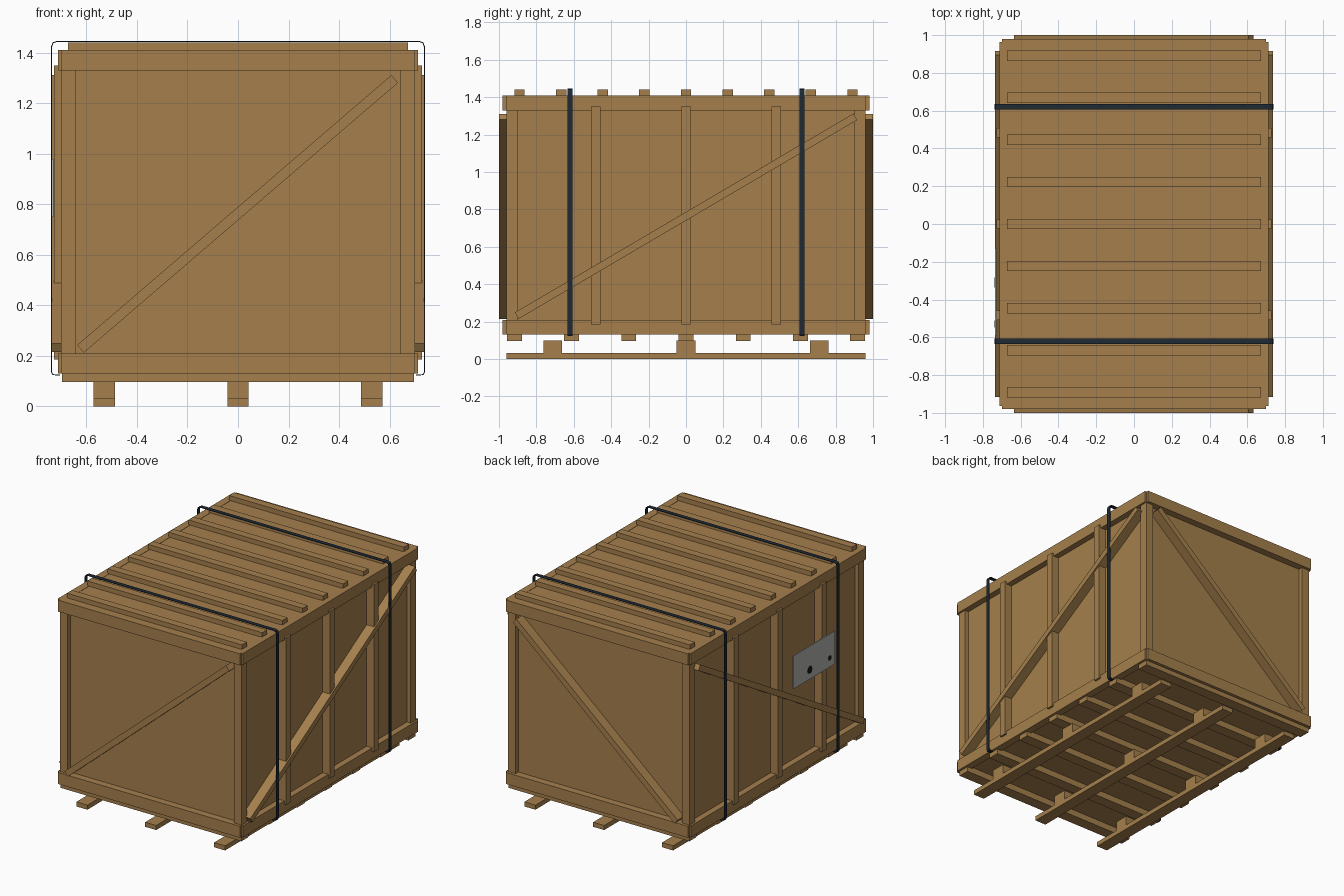
import bpy, bmesh, math
from mathutils import Matrix, Vector

if "Cube" in bpy.data.objects:
    bpy.data.objects.remove(bpy.data.objects["Cube"])


def material(name, rgb):
    m = bpy.data.materials.new(name)
    m.diffuse_color = (*rgb, 1)
    m.use_nodes = True
    m.node_tree.nodes["Principled BSDF"].inputs["Base Color"].default_value = m.diffuse_color
    return m


WOOD = material("wood", (0.375, 0.213, 0.073))
STRAP = material("strap_blue_black", (0.013, 0.023, 0.034))
PAPER = material("label_grey", (0.45, 0.46, 0.42))
INK = material("ink_black", (0.008, 0.008, 0.008))


def finish(name, bm, mat):
    bmesh.ops.recalc_face_normals(bm, faces=bm.faces)
    me = bpy.data.meshes.new(name)
    bm.to_mesh(me)
    bm.free()
    me.materials.append(mat)
    ob = bpy.data.objects.new(name, me)
    bpy.context.collection.objects.link(ob)
    return ob


def box(name, x, y, z, mat=WOOD):
    """Box from (min, max) ranges."""
    size = [r[1] - r[0] for r in (x, y, z)]
    mid = [(r[0] + r[1]) / 2 for r in (x, y, z)]
    bm = bmesh.new()
    bmesh.ops.create_cube(bm, size=1, matrix=Matrix.Translation(mid) @ Matrix.Diagonal((*size, 1)))
    return finish(name, bm, mat)


def span(c, width):
    return (c - width / 2, c + width / 2)


def side(s, a, b):
    """Range a..b mirrored to the side s."""
    return tuple(sorted((s * a, s * b)))


def brace(name, start, end, width, depth):
    """Diagonal plank between two points on a wall."""
    a, b = Vector(start), Vector(end)
    d = b - a
    along = d.normalized()
    out = Vector((1, 0, 0)) if abs(d.x) < 1e-6 else Vector((0, 1, 0))
    rot = Matrix((along, out, along.cross(out))).transposed().to_4x4()
    bm = bmesh.new()
    bmesh.ops.create_cube(bm, size=1, matrix=Matrix.Translation((a + b) / 2) @ rot
                          @ Matrix.Diagonal((d.length, depth, width, 1)))
    return finish(name, bm, WOOD)


# Crate body and lid
box("crate_panels", (-0.67, 0.67), (-0.93, 0.93), (0.14, 1.36))
box("lid", (-0.69, 0.69), (-0.95, 0.95), (1.34, 1.408))

# Corner posts, rails and wall braces
for s in (-1, 1):
    for t in (-1, 1):
        box("corner_post", side(s, 0.64, 0.70), side(t, 0.90, 0.96), (0.13, 1.34))
    for z in ((0.13, 0.21), (1.33, 1.41)):
        box("side_rail", side(s, 0.66, 0.713), (-0.963, 0.963), z)
        box("end_rail", (-0.70, 0.70), side(s, 0.92, 0.98), z)
    for y in (-0.483, 0, 0.483):
        box("side_batten", side(s, 0.66, 0.727), span(y, 0.05), (0.185, 1.35))
    brace("side_diagonal", (s * 0.70, -0.905, 0.232), (s * 0.70, 0.905, 1.295), 0.04, 0.074)
    brace("end_diagonal", (-0.623, s * 0.96, 0.228), (0.62, s * 0.96, 1.296), 0.04, 0.08)

# Lid slats
for i in range(9):
    box("lid_slat", (-0.673, 0.673), span((i - 4) * 0.2225, 0.055), (1.40, 1.441))

# Floor slats
for i in range(7):
    box("floor_slat", (-0.697, 0.697), span((i - 3) * 0.306, 0.08), (0.096, 0.145))

# Skids with their blocks
for x in (-0.53, 0, 0.53):
    box("skid", span(x, 0.085), (-0.96, 0.96), (0, 0.032))
    for y in (-0.713, 0, 0.713):
        box("skid_block", span(x, 0.085), span(y, 0.1), (0.03, 0.098))

# Straps: thin ribbons with rounded corners and hooked ends
half = [(0.705, 0.124), (0.732, 0.126), (0.737, 0.135), (0.737, 1.425), (0.732, 1.439), (0.718, 1.444)]
path = half + [(-x, z) for x, z in reversed(half)]
for y in (-0.62, 0.62):
    bm = bmesh.new()
    rows = [[bm.verts.new((x, y + o, z)) for o in (-0.014, 0.014)] for x, z in path]
    for p, q in zip(rows, rows[1:]):
        bm.faces.new((p[0], p[1], q[1], q[0]))
    strap = finish("strap", bm, STRAP)
    mod = strap.modifiers.new("thickness", "SOLIDIFY")
    mod.thickness = 0.004
    mod.offset = 0

# Shipping label with two printed marks
box("label", (-0.736, -0.729), (-0.59, -0.13), (0.75, 0.98), PAPER)
for y, r in ((-0.31, 0.026), (-0.53, 0.018)):
    bm = bmesh.new()
    bmesh.ops.create_cone(bm, cap_ends=True, segments=8, radius1=r, radius2=r, depth=0.004,
                          matrix=Matrix.Translation((-0.7365, y, 0.815)) @ Matrix.Rotation(math.pi / 2, 4, 'Y'))
    finish("label_mark", bm, INK)
